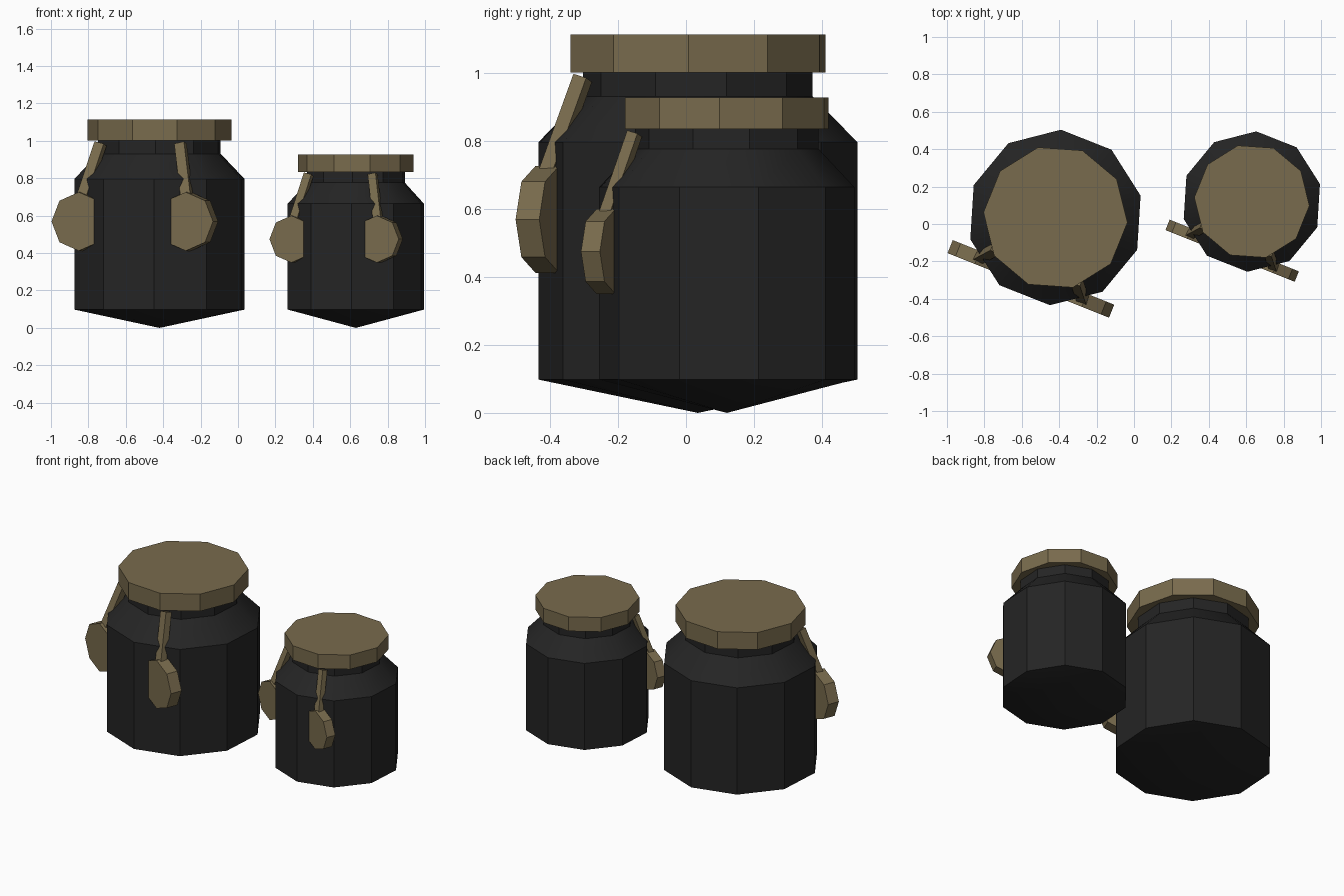
import bpy
import bmesh
import math
from mathutils import Matrix, Vector

cube = bpy.data.objects.get("Cube")
if cube:
    bpy.data.objects.remove(cube, do_unlink=True)


def material(name, rgb):
    mat = bpy.data.materials.new(name)
    mat.use_nodes = True
    mat.diffuse_color = (*rgb, 1)
    bsdf = mat.node_tree.nodes["Principled BSDF"]
    bsdf.inputs["Base Color"].default_value = (*rgb, 1)
    bsdf.inputs["Roughness"].default_value = 0.9
    return mat


BLACK = material("charcoal black", (0.018, 0.018, 0.018))
TAN = material("dull tan", (0.19, 0.147, 0.074))


def add_object(name, bm, mat, smooth=False):
    bmesh.ops.recalc_face_normals(bm, faces=bm.faces)
    mesh = bpy.data.meshes.new(name)
    bm.to_mesh(mesh)
    bm.free()
    mesh.materials.append(mat)
    obj = bpy.data.objects.new(name, mesh)
    bpy.context.collection.objects.link(obj)
    if smooth:
        bpy.ops.object.select_all(action='DESELECT')
        obj.select_set(True)
        bpy.context.view_layer.objects.active = obj
        bpy.ops.object.shade_smooth_by_angle(angle=math.radians(30))
    return obj


def turned(name, profile, centre, start, mat):
    """Ten-sided turned shape; a profile point of radius 0 is a pole."""
    bm = bmesh.new()
    sides = 10
    rings = []
    for r, z in profile:
        count = sides if r else 1
        rings.append([bm.verts.new((
            centre.x + r * math.cos(start + math.tau * i / sides),
            centre.y + r * math.sin(start + math.tau * i / sides), z))
            for i in range(count)])
    for low, high in zip(rings, rings[1:]):
        if len(low) == len(high) == 1:
            continue
        for i in range(sides):
            j = (i + 1) % sides
            corners = [low[i % len(low)], low[j % len(low)],
                       high[j % len(high)], high[i % len(high)]]
            bm.faces.new(list(dict.fromkeys(corners)))
    return add_object(name, bm, mat, smooth=True)


def frame(x, y, z, origin):
    return Matrix.Translation(origin) @ Matrix((x, y, z)).transposed().to_4x4()


# Direction the hanging tags face, and the sideways direction across them
FACING = math.radians(-111.8)
OUT = Vector((math.cos(FACING), math.sin(FACING), 0))
SIDE = Vector((-math.sin(FACING), math.cos(FACING), 0))
UP = Vector((0, 0, 1))


def build_jar(size, centre, s, k):
    """s scales the width and k the heights."""
    centre = Vector((*centre, 0))

    # Body with pointed base, sloping shoulder and short neck
    turned(size + "_jar_body",
           [(0, 0), (0.47 * s, 0.098), (0.47 * s, 0.796 * k),
            (0.338 * s, 0.931 * k), (0.338 * s, 1.02 * k), (0, 1.02 * k)],
           centre, math.radians(14.4), BLACK)

    # Flat lid
    turned(size + "_jar_lid",
           [(0, 1.001 * k), (0.386 * s, 1.001 * k),
            (0.386 * s, 1.113 * k), (0, 1.113 * k)],
           centre, math.radians(-4), TAN)

    for label, sign in (("right", -1), ("left", 1)):
        def place(across, out, z):
            return centre + (SIDE * sign * across + OUT * out) * s + UP * z * k

        # Eight-sided hanging tag
        bm = bmesh.new()
        bmesh.ops.create_cone(bm, cap_ends=True, segments=8, radius1=0.157 * s,
                              radius2=0.157 * s, depth=0.075 * s)
        bm.transform(frame(SIDE, UP, OUT, place(0.308, 0.354, 0.569)))
        add_object(f"{size}_{label}_tag", bm, TAN)

        # Strap from the neck down to the tag
        top, bottom = place(0.23, 0.273, 0.985), place(0.3, 0.356, 0.70)
        axis = (top - bottom).normalized()
        across = (SIDE - axis * SIDE.dot(axis)).normalized()
        bm = bmesh.new()
        bmesh.ops.create_cube(bm, size=1)
        bmesh.ops.scale(bm, verts=bm.verts,
                        vec=(0.056 * s, 0.042 * s, (top - bottom).length))
        bm.transform(frame(across, axis.cross(across), axis, (top + bottom) / 2))
        add_object(f"{size}_{label}_strap", bm, TAN)


build_jar("large", (-0.42, 0.035), 1, 1)
build_jar("small", (0.63, 0.12), 0.8, 0.834)
